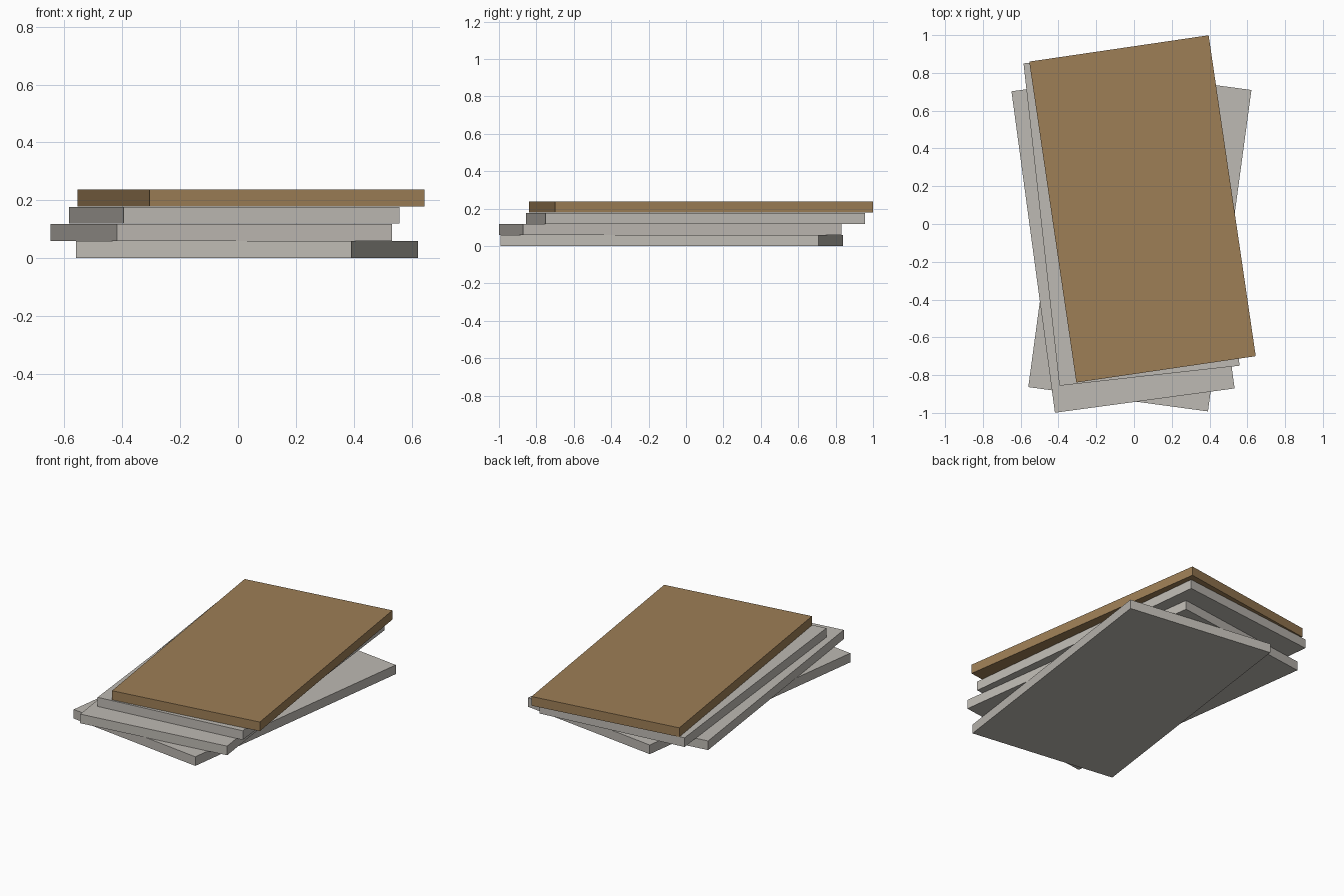
import bpy
import math

if "Cube" in bpy.data.objects:
    bpy.data.objects.remove(bpy.data.objects["Cube"])


def material(name, rgb):
    m = bpy.data.materials.new(name)
    m.diffuse_color = (*rgb, 1.0)
    m.use_nodes = True
    m.node_tree.nodes["Principled BSDF"].inputs["Base Color"].default_value = m.diffuse_color
    return m


grey = material("pale grey", (0.515, 0.491, 0.451))
brown = material("wood brown", (0.337, 0.209, 0.093))

WIDTH, LENGTH, THICK, STEP = 0.96, 1.717, 0.0585, 0.0595

# Stacked boards, bottom to top: name, centre x, centre y, turn in degrees, colour
boards = [
    ("bottom_board", 0.031, -0.077, -7.7, grey),
    ("lower_middle_board", -0.058, -0.084, 7.7, grey),
    ("upper_middle_board", -0.013, 0.050, 6.35, grey),
    ("top_board", 0.045, 0.080, 8.35, brown),
]

for i, (name, x, y, turn, mat) in enumerate(boards):
    bpy.ops.mesh.primitive_cube_add(
        size=1, location=(x, y, i * STEP + THICK / 2),
        rotation=(0, 0, math.radians(turn)))
    board = bpy.context.object
    board.name = name
    board.scale = (WIDTH, LENGTH, THICK)
    board.data.materials.append(mat)
